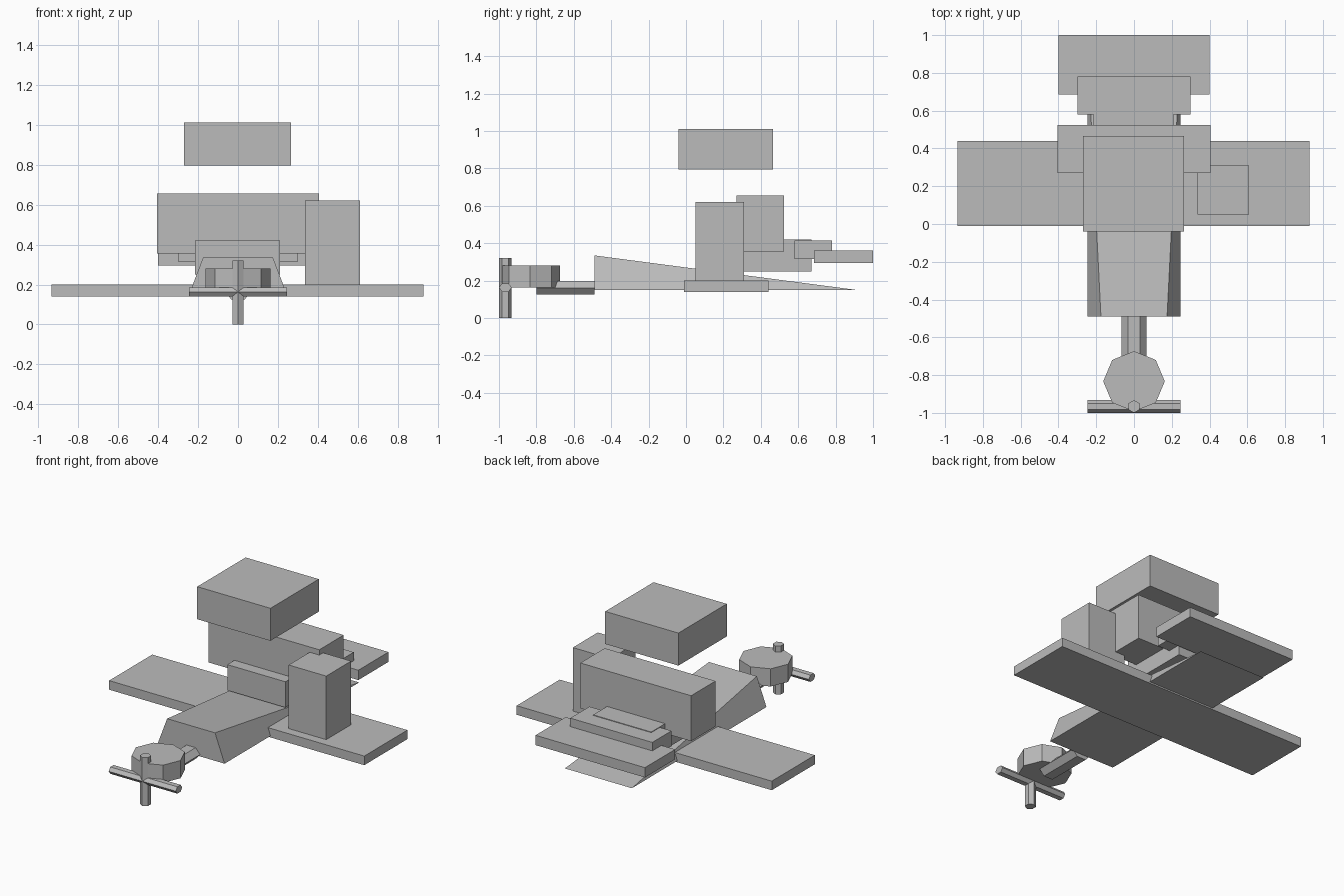
import bpy, bmesh, math
from mathutils import Matrix, Vector

if "Cube" in bpy.data.objects:
    bpy.data.objects.remove(bpy.data.objects["Cube"])

grey = bpy.data.materials.new("plain grey")
grey.diffuse_color = (0.5, 0.5, 0.5, 1)
grey.use_nodes = True
grey.node_tree.nodes["Principled BSDF"].inputs["Base Color"].default_value = grey.diffuse_color


def finish(name, bm):
    bmesh.ops.recalc_face_normals(bm, faces=bm.faces)
    mesh = bpy.data.meshes.new(name)
    bm.to_mesh(mesh)
    bm.free()
    mesh.materials.append(grey)
    obj = bpy.data.objects.new(name, mesh)
    bpy.context.collection.objects.link(obj)
    return obj


def box(name, x, y, z):
    """Box from its (min, max) extent on each axis."""
    bm = bmesh.new()
    size = Vector((x[1] - x[0], y[1] - y[0], z[1] - z[0]))
    mid = Vector((x[0] + x[1], y[0] + y[1], z[0] + z[1])) / 2
    bmesh.ops.create_cube(bm, size=1, matrix=Matrix.Translation(mid) @ Matrix.Diagonal(size).to_4x4())
    return finish(name, bm)


def prism(name, start, along, across, up, sides):
    """Prism with an elliptical polygon section; first vertex lies on 'across'."""
    bm = bmesh.new()
    start, along, across, up = map(Vector, (start, along, across, up))
    ring = []
    for i in range(sides):
        a = 2 * math.pi * i / sides
        ring.append(bm.verts.new(start + across * math.cos(a) + up * math.sin(a)))
    base = bm.faces.new(ring)
    new = bmesh.ops.extrude_face_region(bm, geom=[base])["geom"]
    bmesh.ops.translate(bm, vec=along, verts=[v for v in new if isinstance(v, bmesh.types.BMVert)])
    # keep the starting cap so that the prism is closed
    if not base.is_valid:
        bm.faces.new(ring)
    return finish(name, bm)


# Wing, stacked body blocks and tail
box("wing", (-0.935, 0.93), (-0.01, 0.44), (0.14, 0.20))
box("top_block", (-0.27, 0.265), (-0.04, 0.465), (0.795, 1.01))
box("upper_body", (-0.405, 0.405), (0.27, 0.525), (0.355, 0.655))
box("side_block", (0.335, 0.61), (0.05, 0.31), (0.20, 0.62))
box("middle_body", (-0.215, 0.21), (0.195, 0.67), (0.25, 0.42))
box("rear_step", (-0.30, 0.30), (0.58, 0.78), (0.315, 0.416))
box("tail_plate", (-0.40, 0.40), (0.685, 1.0), (0.295, 0.36))

# Wedge fuselage: trapezoid front tapering to a flat tail edge
bm = bmesh.new()
fl, fr, tl, tr, bl, br = [bm.verts.new(p) for p in (
    (-0.245, -0.49, 0.15), (0.245, -0.49, 0.15),
    (-0.175, -0.49, 0.335), (0.175, -0.49, 0.335),
    (-0.245, 0.915, 0.15), (0.245, 0.915, 0.15))]
for f in ((fl, fr, tr, tl), (tl, tr, br, bl), (fl, bl, br, fr), (fl, tl, bl), (fr, br, tr)):
    bm.faces.new(f)
finish("fuselage", bm)

# Nose: shaft, eight-sided engine drum and crossed propeller bars
prism("nose_shaft", (0, -0.80, 0.162), (0, 0.31, 0), (0.066, 0, 0), (0, 0, 0.043), 6)
prism("engine_drum", (0, -0.833, 0.163), (0, 0, 0.117), (0, 0.16, 0), (0.163, 0, 0), 8)
prism("propeller_vertical", (0, -0.966, 0), (0, 0, 0.32), (0, 0.034, 0), (0.033, 0, 0), 6)
prism("propeller_horizontal", (-0.245, -0.966, 0.163), (0.49, 0, 0), (0, 0.034, 0), (0, 0, 0.026), 6)
